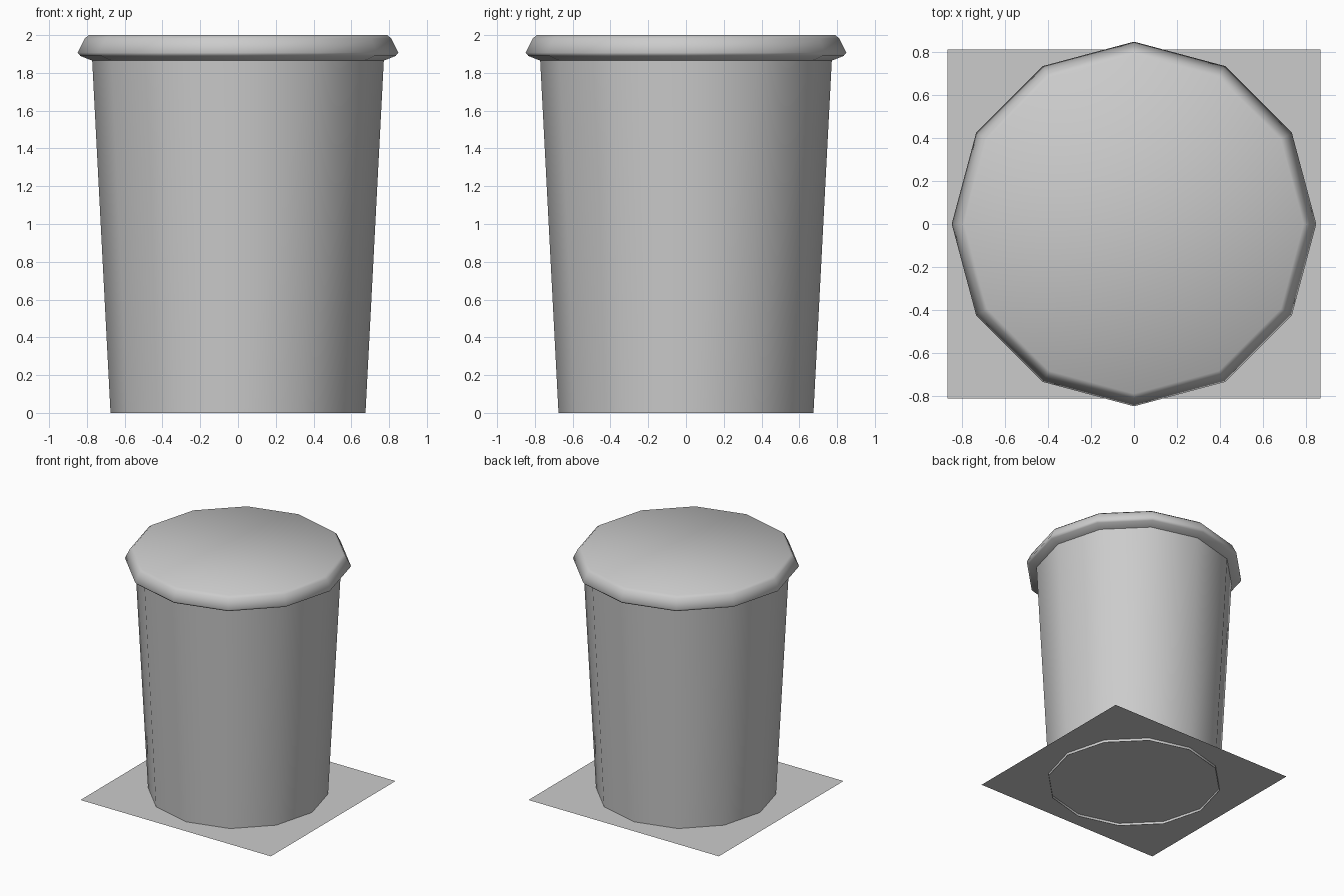
import bpy, bmesh
from math import cos, sin, pi

if "Cube" in bpy.data.objects:
    bpy.data.objects.remove(bpy.data.objects["Cube"])

SIDES = 12


def revolve(name, profile, cap_top=False):
    """Revolve (radius, z) points, listed bottom to top, into a smooth shell."""
    bm = bmesh.new()
    rings = [[bm.verts.new((r * cos(2 * pi * i / SIDES), r * sin(2 * pi * i / SIDES), z))
              for i in range(SIDES)] for r, z in profile]
    for low, high in zip(rings, rings[1:]):
        for i in range(SIDES):
            j = (i + 1) % SIDES
            bm.faces.new((low[i], low[j], high[j], high[i]))
    if cap_top:
        bm.faces.new(rings[-1])
    for f in bm.faces:
        f.smooth = True
    mesh = bpy.data.meshes.new(name)
    bm.to_mesh(mesh)
    bm.free()
    obj = bpy.data.objects.new(name, mesh)
    bpy.context.collection.objects.link(obj)
    return obj


# Tapered container wall, open at the bottom
revolve("container_body", [(0.675, 0.0), (0.772, 1.865)])

# Overhanging lid with a rounded lip and a flat top
revolve("lid", [(0.772, 1.865), (0.835, 1.89), (0.849, 1.907), (0.812, 1.982), (0.79, 2.0)],
        cap_top=True)

# Thin rectangular base sheet, crossing the wall just above its lower rim
bpy.ops.mesh.primitive_plane_add(size=2, location=(0, 0, 0.022))
base = bpy.context.object
base.name = "base_sheet"
base.scale = (0.869, 0.813, 1)
